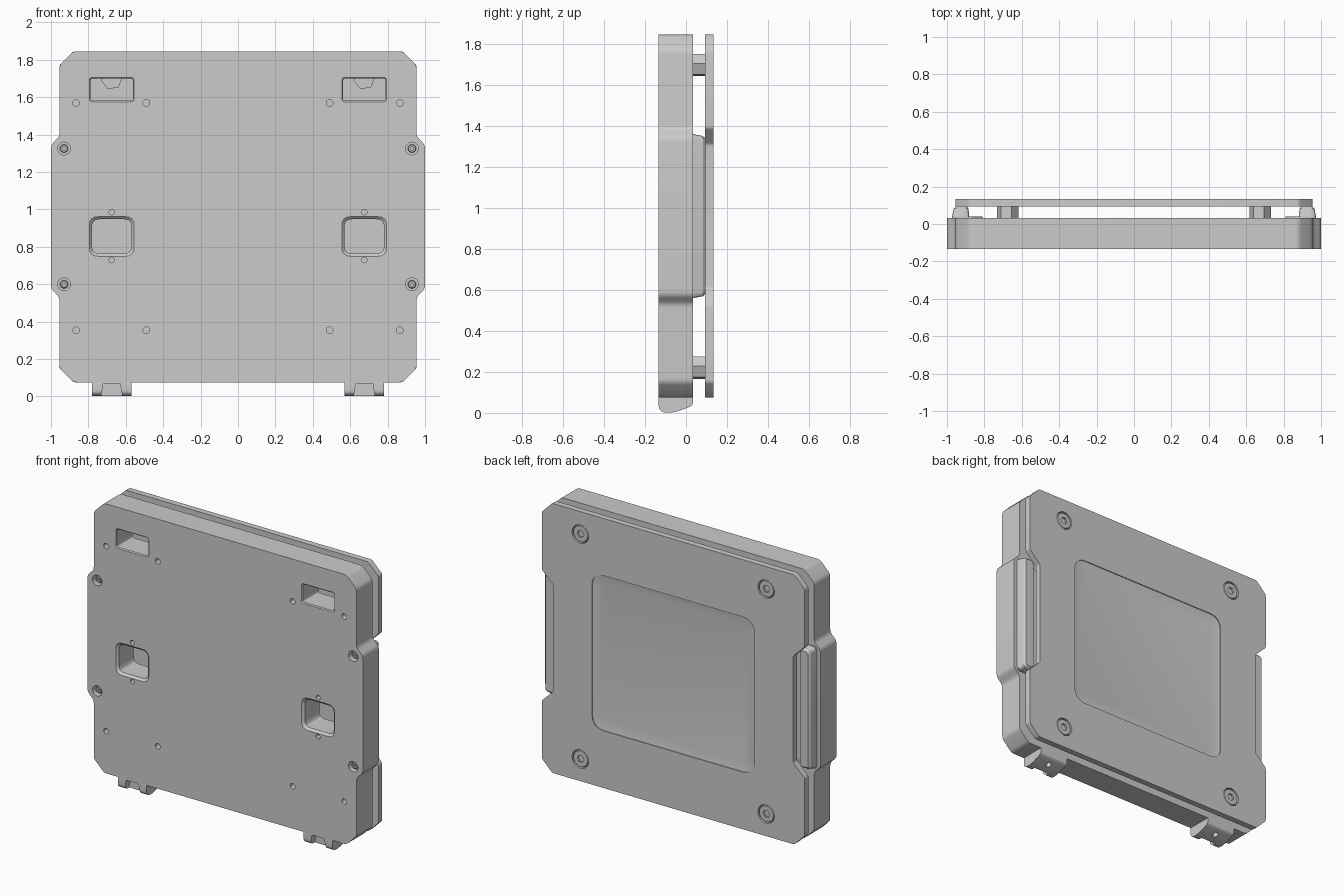
import bpy, bmesh, math
from mathutils import Vector

if "Cube" in bpy.data.objects:
    bpy.data.objects.remove(bpy.data.objects["Cube"])

FRONT, BACK = -0.133, 0.033        # main body depth
P0, P1 = 0.093, 0.133              # rear plate depth
ZC = 0.96                          # vertical centre of the panels


def add_rings(bm, rings):
    """Skin a list of equal-length rings into a closed solid."""
    vs = [[bm.verts.new(p) for p in r] for r in rings]
    n = len(vs[0])
    for a, b in zip(vs, vs[1:]):
        for i in range(n):
            bm.faces.new((a[i], a[(i + 1) % n], b[(i + 1) % n], b[i]))
    bm.faces.new(vs[0][::-1])
    bm.faces.new(vs[-1])


def solid(name, *ring_sets):
    bm = bmesh.new()
    for rings in ring_sets:
        add_rings(bm, rings)
    bmesh.ops.recalc_face_normals(bm, faces=bm.faces[:])
    me = bpy.data.meshes.new(name)
    bm.to_mesh(me)
    bm.free()
    ob = bpy.data.objects.new(name, me)
    bpy.context.collection.objects.link(ob)
    return ob


def select(ob):
    bpy.ops.object.select_all(action='DESELECT')
    ob.select_set(True)
    bpy.context.view_layer.objects.active = ob


def cut(ob, *ring_sets):
    cutter = solid("cutter", *ring_sets)
    cutter.hide_render = True
    m = ob.modifiers.new("cut", 'BOOLEAN')
    m.operation, m.solver, m.object = 'DIFFERENCE', 'EXACT', cutter
    select(ob)
    bpy.ops.object.modifier_apply(modifier=m.name)
    bpy.data.objects.remove(cutter)


def smooth(ob):
    select(ob)
    bpy.ops.object.shade_smooth_by_angle(angle=math.radians(25))


def rounded(pts, r, n=4):
    """Round every corner of a 2D polygon."""
    out = []
    for i, p in enumerate(pts):
        p = Vector(p)
        a, b = Vector(pts[i - 1]) - p, Vector(pts[(i + 1) % len(pts)]) - p
        t = min(r, a.length * 0.45, b.length * 0.45)
        s, e = p + a.normalized() * t, p + b.normalized() * t
        for k in range(n + 1):
            u = k / n
            out.append((1 - u) ** 2 * s + 2 * u * (1 - u) * p + u * u * e)
    return out


def rect(cx, cz, hx, hz, r, n=4):
    return rounded([(cx - hx, cz - hz), (cx + hx, cz - hz),
                    (cx + hx, cz + hz), (cx - hx, cz + hz)], r, n)


def circ(cx, cz, r, n=24, sides=0, turn=0.0):
    """Circle, or a polygon with the same point count when sides is set."""
    out = []
    for i in range(n):
        a, q = 2 * math.pi * i / n, r
        if sides:
            w = 2 * math.pi / sides
            q = r * math.cos(w / 2) / math.cos(a % w - w / 2)
        out.append(Vector((cx + q * math.cos(a + turn), cz + q * math.sin(a + turn))))
    return out


def at(pts, y):
    return [Vector((p[0], y, p[1])) for p in pts]


def mirror4(half):
    """Complete an outline from its upper right quarter (top to side)."""
    right = half + [(x, 2 * ZC - z) for x, z in half[::-1]]
    return right + [(-x, z) for x, z in right[::-1]]


# main body with widened sides
body_pts = rounded(mirror4([(0.88, 1.845), (0.955, 1.77), (0.955, 1.388), (1.0, 1.345)]), 0.02)
body = solid("main_body", [at(body_pts, FRONT), at(body_pts, BACK)])
cuts = []
for s in (-1, 1):
    # chamfered windows right through the body
    for cz, hz, r, c in ((1.64, 0.065, 0.015, 0.006), (0.855, 0.106, 0.04, 0.014)):
        inner = rect(s * 0.675, cz, 0.12 - c, hz - c, r)
        grow = 0.01 / c
        wide = rect(s * 0.675, cz, 0.12 - c + c * (1 + grow), hz - c + c * (1 + grow), r + c)
        cuts.append([at(wide, FRONT - 0.01), at(inner, FRONT + c), at(inner, BACK + 0.02)])
    # fixing holes
    for x, z, r in ((0.865, 1.568, 0.018), (0.49, 1.568, 0.018), (0.865, 0.353, 0.018),
                    (0.49, 0.353, 0.018), (0.675, 0.985, 0.015), (0.675, 0.729, 0.015)):
        h = circ(s * x, z, r, 16)
        cuts.append([at(h, FRONT - 0.02), at(h, BACK + 0.02)])
    # counterbores for the edge bolts
    for z in (1.325, 0.599):
        h = circ(s * 0.93, z, 0.034)
        cuts.append([at(h, FRONT - 0.02), at(h, FRONT + 0.04)])
cut(body, *cuts)
smooth(body)

# rear plate, notched at the sides, with a shallow panel and screw seats
plate_pts = mirror4([(0.88, 1.845), (0.955, 1.77), (0.955, 1.39), (0.872, 1.31)])
plate_pts = rounded(plate_pts, 0.012, 3)
plate = solid("rear_plate", [at(plate_pts, P0), at(plate_pts, P1)])
cuts = [[at(rect(0, ZC, 0.59, 0.51, 0.09, 8), P1 + 0.01),
         at(rect(0, ZC, 0.59, 0.51, 0.09, 8), P1 - 0.006),
         at(rect(0, ZC, 0.55, 0.47, 0.06, 8), P1 - 0.012)]]
SCREWS = [(s * 0.675, z) for s in (-1, 1) for z in (1.697, 0.22)]
for x, z in SCREWS:
    h = circ(x, z, 0.06, 32)
    cuts.append([at(h, P1 + 0.02), at(h, P1 - 0.022)])
cut(plate, *cuts)
smooth(plate)


def screw(name, x, z, r, y_base, y_top, sign):
    """Round head with a hexagonal socket; sign is the facing direction."""
    o, hexa = circ(x, z, r), circ(x, z, r * 0.45, 24, 6)
    lip = circ(x, z, r - 0.004)
    smooth(solid(name, [at(o, y_base), at(o, y_top - sign * 0.004), at(lip, y_top),
                        at(hexa, y_top), at(hexa, y_top - sign * 0.012)]))


for i, (x, z) in enumerate(SCREWS):
    screw(f"plate_screw_{i}", x, z, 0.055, P1 - 0.023, P1 - 0.003, 1)
    # hexagonal standoff between body and plate
    h = circ(x, z, 0.058, 6, 0, 0.15)
    solid(f"standoff_{i}", [at(h, BACK - 0.002), at(h, P0 + 0.002)])

for s in (-1, 1):
    side = "left" if s < 0 else "right"
    for z in (1.325, 0.599):
        screw(f"edge_bolt_{side}_{z}", s * 0.93, z, 0.022, FRONT + 0.042, FRONT + 0.015, -1)

    # side grip: thin flange carrying a tapered pad
    fl = rounded([(s * x, z) for x, z in ((0.81, 0.62), (0.87, 0.56), (0.972, 0.56),
                                          (0.972, 1.36), (0.87, 1.36), (0.81, 1.30))], 0.015)
    solid(f"grip_flange_{side}", [at(fl, BACK - 0.002), at(fl, BACK + 0.007)])
    lo = rect(s * 0.927, ZC, 0.047, 0.4, 0.025)
    mid = rect(s * 0.925, ZC, 0.04, 0.391, 0.025)
    top = rect(s * 0.924, ZC, 0.03, 0.38, 0.02)
    smooth(solid(f"side_grip_{side}", [at(lo, BACK), at(mid, 0.082), at(top, 0.094)]))

    # foot with a front notch and a pin hole underneath
    prof = rounded([(FRONT, 0.09), (FRONT, 0.02), (-0.115, 0.003), (-0.08, 0.0),
                    (-0.04, 0.008), (0.02, 0.03), (BACK, 0.04), (BACK, 0.09)], 0.012, 3)
    foot = solid(f"foot_{side}", [[Vector((s * 0.675 + dx, y, z)) for y, z in prof]
                                  for dx in (-0.105, 0.105)])
    notch = rounded([(s * 0.675 - 0.06, -0.02), (s * 0.675 + 0.06, -0.02),
                     (s * 0.675 + 0.045, 0.07), (s * 0.675 - 0.045, 0.07)], 0.008)
    pin = circ(s * 0.675, -0.02, 0.017, 16)
    cut(foot, [at(notch, FRONT - 0.02), at(notch, -0.085)],
        [[Vector((p.x, p.y, z)) for p in pin] for z in (-0.03, 0.06)])
    smooth(foot)
